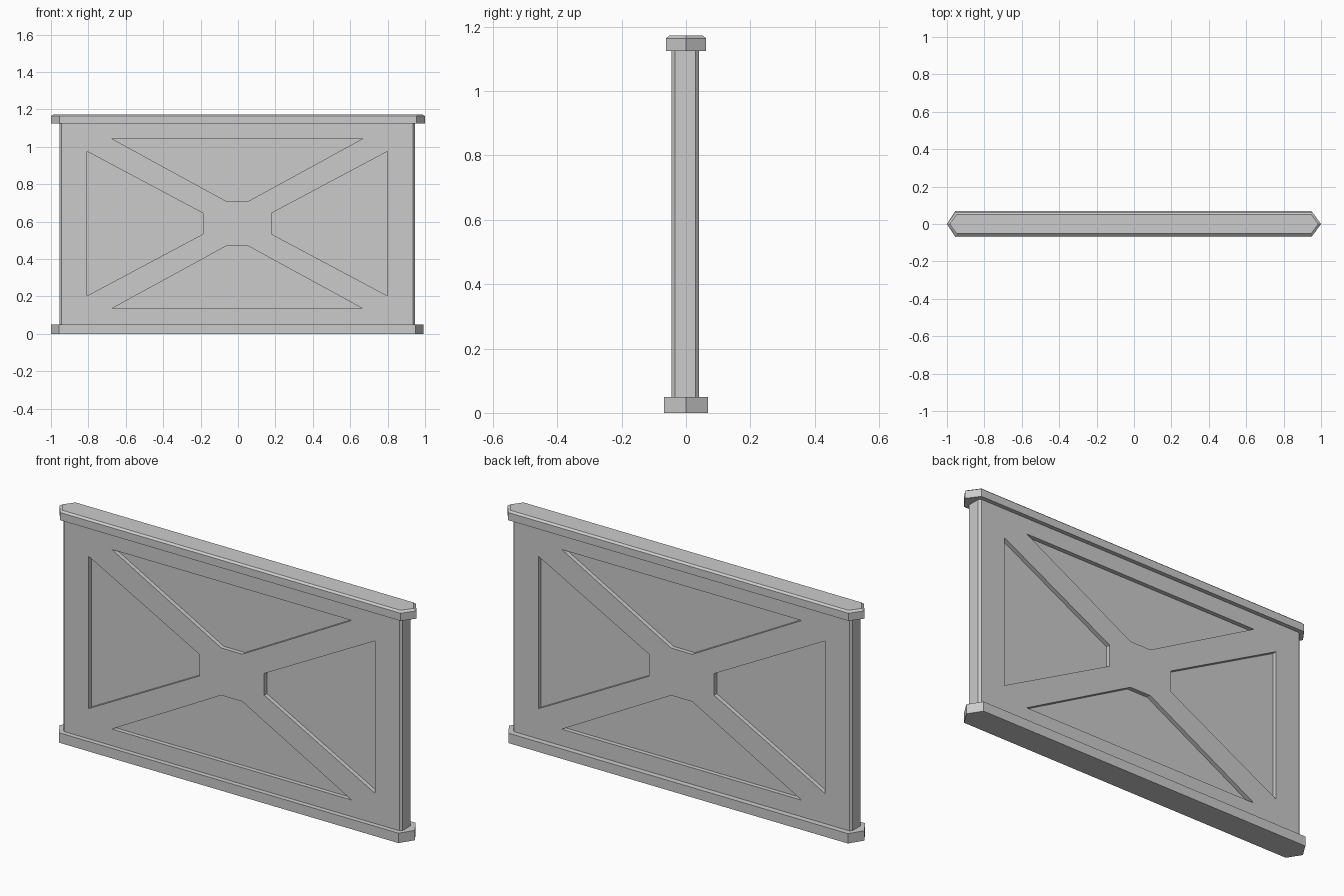
import bpy, bmesh
from mathutils import Vector

cube = bpy.data.objects.get("Cube")
if cube:
    bpy.data.objects.remove(cube, do_unlink=True)

grey = bpy.data.materials.new("wall_grey")
grey.use_nodes = True
colour = (0.6, 0.6, 0.6, 1)
grey.diffuse_color = colour
grey.node_tree.nodes["Principled BSDF"].inputs["Base Color"].default_value = colour


def loft(bm, rings):
    """Closed solid through rings of matching points."""
    loops = [[bm.verts.new(p) for p in ring] for ring in rings]
    n = len(loops[0])
    for low, high in zip(loops, loops[1:]):
        for i in range(n):
            j = (i + 1) % n
            bm.faces.new((low[i], low[j], high[j], high[i]))
    bm.faces.new(loops[0][::-1])
    bm.faces.new(loops[-1])


def finish(bm, name):
    bmesh.ops.recalc_face_normals(bm, faces=bm.faces)
    mesh = bpy.data.meshes.new(name)
    bm.to_mesh(mesh)
    bm.free()
    mesh.materials.append(grey)
    obj = bpy.data.objects.new(name, mesh)
    bpy.context.collection.objects.link(obj)
    return obj


def hexagon(tip, shoulder, half_y, z, dx=0):
    pts = [(tip, 0), (shoulder, half_y), (-shoulder, half_y),
           (-tip, 0), (-shoulder, -half_y), (shoulder, -half_y)]
    return [(x + dx, y, z) for x, y in pts]


# Rails with pointed ends; the upper one has a bevelled top
bm = bmesh.new()
loft(bm, [hexagon(0.996, 0.952, 0.069, z, -0.004) for z in (0, 0.05)])
finish(bm, "bottom_rail")

bm = bmesh.new()
loft(bm, [hexagon(1, 0.955, 0.062, 1.125), hexagon(1, 0.955, 0.062, 1.164),
          hexagon(0.985, 0.947, 0.052, 1.173)])
finish(bm, "top_rail")

# Panel with chamfered vertical edges
X, Y, C = 0.951, 0.0425, 0.011
outline = [(X, -Y + C), (X, Y - C), (X - C, Y), (C - X, Y),
           (-X, Y - C), (-X, C - Y), (C - X, -Y), (X - C, -Y)]
bm = bmesh.new()
loft(bm, [[(x, y, z) for x, y in outline] for z in (0.045, 1.13)])
panel = finish(bm, "cross_braced_panel")

# Four recesses on each face leave a raised cross
mid, depth = 0.589, 0.022
upper = [(-0.672, 0.455), (0.672, 0.455), (0.059, 0.12), (-0.059, 0.12)]
side = [(0.803, 0.386), (0.803, -0.386), (0.182, -0.055), (0.182, 0.055)]
bm = bmesh.new()
for shape in (upper, side):
    for flip in (1, -1):
        for face in (1, -1):
            loft(bm, [[(x * flip, y * face, z * flip + mid) for x, z in shape]
                      for y in (Y - depth, Y + 0.05)])
cutter = finish(bm, "recess_cutter")
cutter.hide_render = True

mod = panel.modifiers.new("recesses", 'BOOLEAN')
mod.operation = 'DIFFERENCE'
mod.solver = 'EXACT'
mod.object = cutter
deps = bpy.context.evaluated_depsgraph_get()
carved = bpy.data.meshes.new_from_object(panel.evaluated_get(deps))
panel.modifiers.clear()
panel.data = carved
bpy.data.objects.remove(cutter, do_unlink=True)
panel.location = Vector((-0.004, -0.002, 0))
